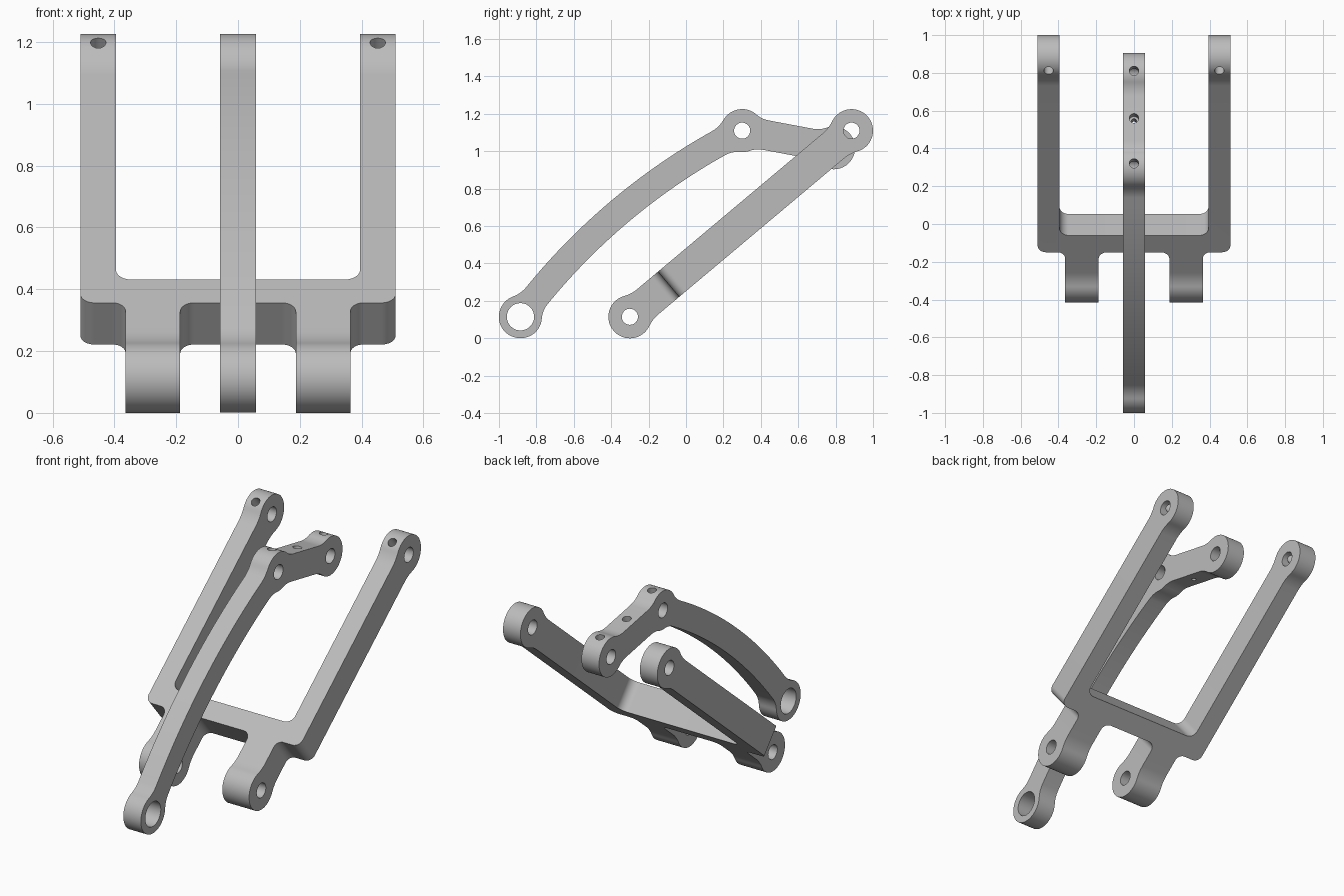
import bpy, bmesh
from math import sin, cos, pi, atan2, asin, sqrt
from mathutils import Vector, Matrix

if "Cube" in bpy.data.objects:
    bpy.data.objects.remove(bpy.data.objects["Cube"], do_unlink=True)

metal = bpy.data.materials.new("light_grey_metal")
metal.use_nodes = True
GREY = (0.5, 0.5, 0.5, 1)
metal.diffuse_color = GREY
metal.node_tree.nodes["Principled BSDF"].inputs["Base Color"].default_value = GREY

EYE = 0.115       # outer radius of every pivot eye
PIN = 0.043       # pin hole radius
SCREW = 0.025     # set screw hole radius


def prism(name, points, half, matrix):
    """Closed 2D profile extruded both ways along its own normal."""
    bm = bmesh.new()
    low = bm.faces.new([bm.verts.new((x, y, -half)) for x, y in points])
    top = bmesh.ops.extrude_face_region(bm, geom=[low])["geom"]
    bmesh.ops.translate(bm, vec=(0, 0, 2 * half),
                        verts=[v for v in top if isinstance(v, bmesh.types.BMVert)])
    bmesh.ops.transform(bm, matrix=matrix, verts=bm.verts)
    bmesh.ops.recalc_face_normals(bm, faces=bm.faces)
    mesh = bpy.data.meshes.new(name)
    bm.to_mesh(mesh)
    bm.free()
    mesh.materials.append(metal)
    obj = bpy.data.objects.new(name, mesh)
    bpy.context.collection.objects.link(obj)
    return obj


# profile axes (u, v) become world (y, z), extruded along x
SIDE = Matrix(((0, 0, 1, 0), (1, 0, 0, 0), (0, 1, 0, 0), (0, 0, 0, 1)))


def drill(start, end, radius):
    """Round cutter between two points."""
    start, end = Vector(start), Vector(end)
    axis = end - start
    turn = axis.to_track_quat("Z", "Y").to_matrix().to_4x4()
    ring = [(radius * cos(i * pi / 20), radius * sin(i * pi / 20)) for i in range(40)]
    return prism("cutter", ring, axis.length / 2,
                 Matrix.Translation((start + end) / 2) @ turn)


def pin_hole(centre, radius=PIN):
    return drill((-0.7, *centre), (0.7, *centre), radius)


def combine(obj, others, operation):
    """Apply a boolean with each other object and delete it."""
    for other in others:
        mod = obj.modifiers.new("cut", "BOOLEAN")
        mod.operation, mod.solver, mod.object = operation, "EXACT", other
        graph = bpy.context.evaluated_depsgraph_get()
        mesh = bpy.data.meshes.new_from_object(obj.evaluated_get(graph))
        obj.modifiers.clear()
        obj.data = mesh
        bpy.data.objects.remove(other, do_unlink=True)


def link_profile(a, b, half_width, fillet, sagitta=0, eye=EYE):
    """Bar with a filleted round eye at each end, optionally bowed."""
    a, b = Vector(a), Vector(b)
    chord = (b - a).length
    along = (b - a) / chord
    up = Vector((-along.y, along.x))
    if sagitta:
        bow = (chord ** 2 / 4 + sagitta ** 2) / (2 * sagitta)
        swing = asin(chord / 2 / bow)
        length = 2 * swing * bow
    else:
        length = chord
    reach = sqrt((eye + fillet) ** 2 - (half_width + fillet) ** 2)
    touch = atan2(half_width + fillet, reach)
    end = []
    for i in range(25):
        t = pi + (touch - pi) * i / 24
        end.append((eye * cos(t), eye * sin(t)))
    for i in range(1, 11):
        t = pi + touch + (pi / 2 - touch) * i / 10
        end.append((reach + fillet * cos(t), half_width + fillet + fillet * sin(t)))
    steps = 32 if sagitta else 1
    middle = [(reach + (length - 2 * reach) * i / steps, half_width) for i in range(1, steps)]
    upper = end + middle + [(length - t, h) for t, h in reversed(end)]
    outline = upper + [(t, -h) for t, h in reversed(upper[1:-1])]

    def place(t, h):
        if not sagitta:
            return a + along * t + up * h
        angle = (2 * t / length - 1) * swing
        return (a + along * (chord / 2 + (bow + h) * sin(angle))
                + up * (sagitta - bow + (bow + h) * cos(angle)))
    return [place(t, h) for t, h in outline]


def rounded(corners):
    """Polygon from (x, y, radius) corners with right-angle rounding."""
    out = []
    for i, (x, y, r) in enumerate(corners):
        p = Vector((x, y))
        if not r:
            out.append(p)
            continue
        d0 = (Vector(corners[i - 1][:2]) - p).normalized()
        d1 = (Vector(corners[(i + 1) % len(corners)][:2]) - p).normalized()
        centre = p + (d0 + d1) * r
        for k in range(11):
            t = pi / 2 * k / 10
            out.append(centre - d1 * r * cos(t) - d0 * r * sin(t))
    return out


def finish(obj):
    bpy.ops.object.select_all(action="DESELECT")
    obj.select_set(True)
    bpy.context.view_layer.objects.active = obj
    bpy.ops.object.shade_smooth_by_angle(angle=0.4)


# ---- curved arm: bowed bar, elbow eye and short tail ----
foot, elbow, tail = Vector((-0.885, 0.115)), Vector((0.3, 1.11)), Vector((0.79, 1.018))
arm = prism("curved_arm", link_profile(foot, elbow, 0.073, 0.15, 0.09), 0.058, SIDE)
short = prism("tail", link_profile(elbow, tail, 0.08, 0.15, eye=0.1145), 0.0579, SIDE)
combine(arm, [short], "UNION")
d = (tail - elbow).normalized()
normal = Vector((0, -d.y, d.x))
middle = (elbow + tail) / 2
cuts = [pin_hole(foot, 0.073), pin_hole(elbow), pin_hole(tail)]
for c in (elbow, middle, tail):
    base = Vector((0, *c))
    cuts.append(drill(base, base + normal * 0.2, SCREW))
base = Vector((0, *middle))
cuts.append(drill(base - normal * 0.2, base + normal * 0.1, 0.013))
combine(arm, cuts, "DIFFERENCE")
finish(arm)

# ---- fork: side outline crossed with plan outline ----
low, high = Vector((-0.3, 0.115)), Vector((0.885, 1.11))
fork = prism("fork", link_profile(low, high, 0.088, 0.2), 0.7, SIDE)
d = (high - low).normalized()
normal = Vector((0, -d.y, d.x))
half = [(0.187, 0.27, 0.045), (0.187, -0.3, 0), (0.364, -0.3, 0), (0.364, 0.27, 0.042),
        (0.51, 0.27, 0.045), (0.51, 2, 0), (0.395, 2, 0), (0.395, 0.387, 0.05)]
plan = rounded(half + [(-x, s, r) for x, s, r in reversed(half)])
tilt = Matrix.Translation((0, *low)) @ Matrix(
    ((1, 0, 0), (0, d.x, normal.y), (0, d.y, normal.z))).to_4x4()
combine(fork, [prism("plan", plan, 0.3, tilt)], "INTERSECT")
cuts = [pin_hole(low), pin_hole(high)]
for side in (-1, 1):
    base = Vector((side * 0.452, *high))
    cuts.append(drill(base, base + normal * 0.2, SCREW))
combine(fork, cuts, "DIFFERENCE")
finish(fork)
